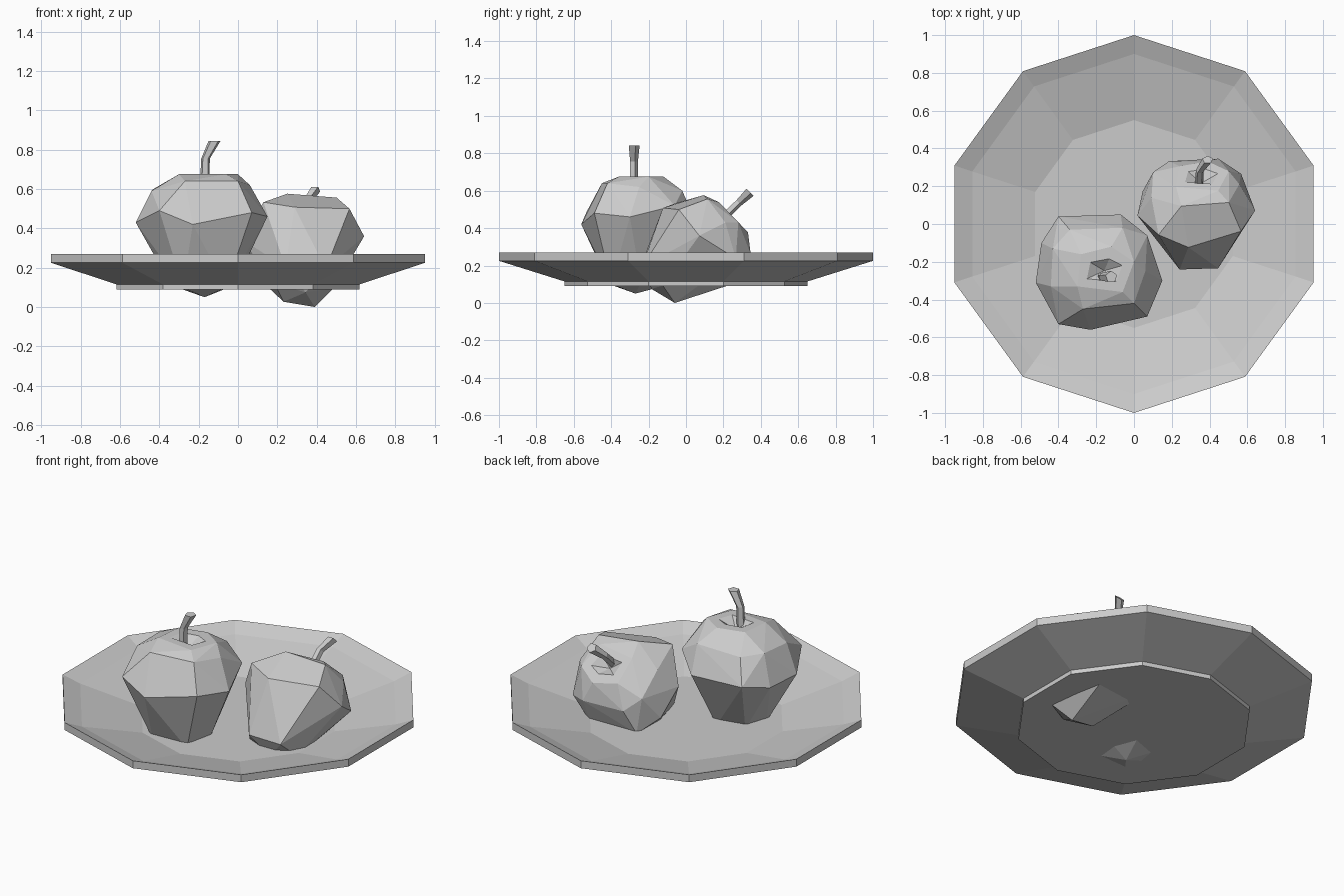
import bpy, bmesh, math
from mathutils import Matrix, Vector

if "Cube" in bpy.data.objects:
    bpy.data.objects.remove(bpy.data.objects["Cube"])


def finish(bm, name):
    bmesh.ops.recalc_face_normals(bm, faces=bm.faces)
    mesh = bpy.data.meshes.new(name)
    bm.to_mesh(mesh)
    bm.free()
    ob = bpy.data.objects.new(name, mesh)
    bpy.context.collection.objects.link(ob)
    return ob


def loft(rings, name):
    """Skin equal-length rings of points and cap both ends."""
    bm = bmesh.new()
    loops = [[bm.verts.new(p) for p in ring] for ring in rings]
    n = len(loops[0])
    for a, b in zip(loops, loops[1:]):
        for i in range(n):
            j = (i + 1) % n
            bm.faces.new((a[i], a[j], b[j], b[i]))
    bm.faces.new(loops[0])
    bm.faces.new(loops[-1])
    return finish(bm, name)


def ring(x, y, z, r, n, phase=math.pi / 2):
    return [(x + r * math.cos(phase + 2 * math.pi * i / n),
             y + r * math.sin(phase + 2 * math.pi * i / n), z) for i in range(n)]


# ten-sided dish: foot, underside, rim, sloped inside, floor
profile = [(.65, .09), (.65, .115), (1, .225), (1, .27), (.9, .23), (.55, .14)]
loft([ring(0, 0, z, r, 10) for r, z in profile], "plate")

# faceted apple body, as the hull of a few points around its centre
CENTRE = Vector((-.19, -.25, .38))
BODY = [
    (-.30, -.33, .675), (-.06, -.36, .675), (.0, -.20, .675), (-.12, -.12, .675), (-.28, -.16, .675),
    (-.27, -.45, .64), (.0, -.42, .64), (.06, -.25, .62), (-.06, -.02, .60), (-.34, -.03, .59),
    (-.44, -.33, .59), (-.43, -.13, .60),
    (-.40, -.53, .49), (-.23, -.56, .42), (.07, -.49, .48), (.15, -.30, .46), (.07, -.06, .52),
    (-.07, .05, .44), (-.40, .04, .45), (-.49, -.10, .42), (-.52, -.31, .43),
    (-.28, -.41, .10), (-.06, -.40, .10), (-.02, -.24, .11), (-.12, -.12, .09),
    (-.29, -.15, .10), (-.34, -.28, .11), (-.17, -.27, .05)]


def apple(name, pose):
    bm = bmesh.new()
    for p in BODY:
        bm.verts.new(Vector(p) - CENTRE)
    bmesh.ops.convex_hull(bm, input=bm.verts)
    bmesh.ops.dissolve_limit(bm, angle_limit=math.radians(3), verts=bm.verts, edges=bm.edges)
    # stem dimple
    top = [f for f in bm.faces if f.normal.z > .99]
    bmesh.ops.inset_individual(bm, faces=top, thickness=.065)
    bmesh.ops.poke(bm, faces=top, offset=-.05)
    body = finish(bm, name)
    # bent stem
    stem = loft([ring(.02, -.03, .24, .025, 5), ring(.025, -.03, .375, .023, 5),
                 ring(.07, -.03, .463, .032, 5)], name + "_stem")
    for ob in (body, stem):
        ob.data.transform(pose)
    return body


apple("upright_apple", Matrix.Translation(CENTRE))
apple("tilted_apple", Matrix.Translation((.325, .05, .315))
      @ Matrix.Rotation(math.radians(-46), 4, 'X') @ Matrix.Scale(.93, 4))

# rest the lowest point on z = 0
low = min(v.co.z for v in bpy.data.objects["tilted_apple"].data.vertices)
for n in ("tilted_apple", "tilted_apple_stem"):
    bpy.data.objects[n].data.transform(Matrix.Translation((0, 0, -low)))
